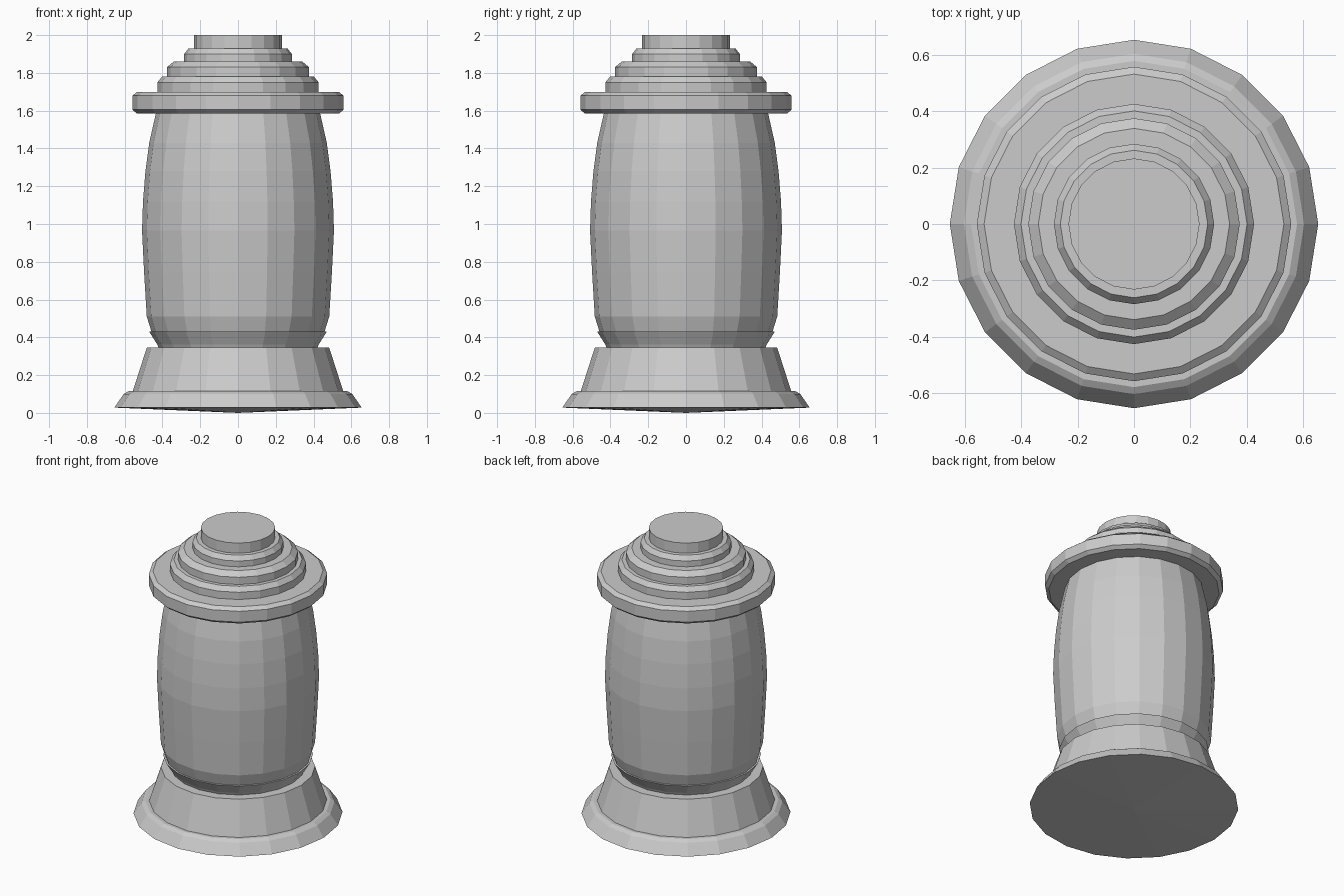
import bpy, bmesh
from math import sin, cos, tau

if "Cube" in bpy.data.objects:
    bpy.data.objects.remove(bpy.data.objects["Cube"])

SIDES = 20


def lathe(name, profile):
    """Closed faceted solid turned from (radius, z) points, bottom to top."""
    bm = bmesh.new()
    rings = []
    for r, z in profile:
        if r == 0:
            rings.append([bm.verts.new((0, 0, z))] * SIDES)
        else:
            rings.append([bm.verts.new((r * cos(tau * i / SIDES), r * sin(tau * i / SIDES), z))
                          for i in range(SIDES)])
    for a, b in zip(rings, rings[1:]):
        for i in range(SIDES):
            j = (i + 1) % SIDES
            bm.faces.new(list(dict.fromkeys((a[i], a[j], b[j], b[i]))))
    # Flat caps where the profile does not end on the axis
    for ring, (r, z) in ((rings[0], profile[0]), (rings[-1], profile[-1])):
        if r > 0:
            bm.faces.new(ring)
    bmesh.ops.recalc_face_normals(bm, faces=bm.faces)
    mesh = bpy.data.meshes.new(name)
    bm.to_mesh(mesh)
    bm.free()
    obj = bpy.data.objects.new(name, mesh)
    bpy.context.collection.objects.link(obj)
    return obj


# Flared foot with a very shallow pointed underside
lathe("base", [(0, 0), (0.655, 0.028), (0.605, 0.1), (0.58, 0.115),
               (0.557, 0.115), (0.483, 0.345)])

# Flared collar that cups the body
lathe("collar", [(0.417, 0.345), (0.47, 0.43)])

# Barrel-shaped body
lathe("body", [(0.42, 0.345), (0.458, 0.43), (0.483, 0.51), (0.497, 0.74), (0.508, 0.965),
               (0.503, 1.12), (0.49, 1.28), (0.47, 1.43), (0.435, 1.585)])

# Wide rim of the lid, bevelled above and below
lathe("lid_rim", [(0.535, 1.585), (0.559, 1.605), (0.559, 1.68), (0.533, 1.70)])

# Stepped tiers: radius, bevelled top radius, bottom, bevel start, top
tiers = [(0.427, 0.402, 1.70, 1.75, 1.78),
         (0.376, 0.340, 1.78, 1.83, 1.86),
         (0.285, 0.262, 1.86, 1.90, 1.93)]
for n, (r, rt, z0, z1, z2) in enumerate(tiers, 1):
    lathe(f"lid_tier_{n}", [(r, z0), (r, z1), (rt, z2)])

# Flat knob on top
lathe("knob", [(0.233, 1.93), (0.233, 2.0)])
